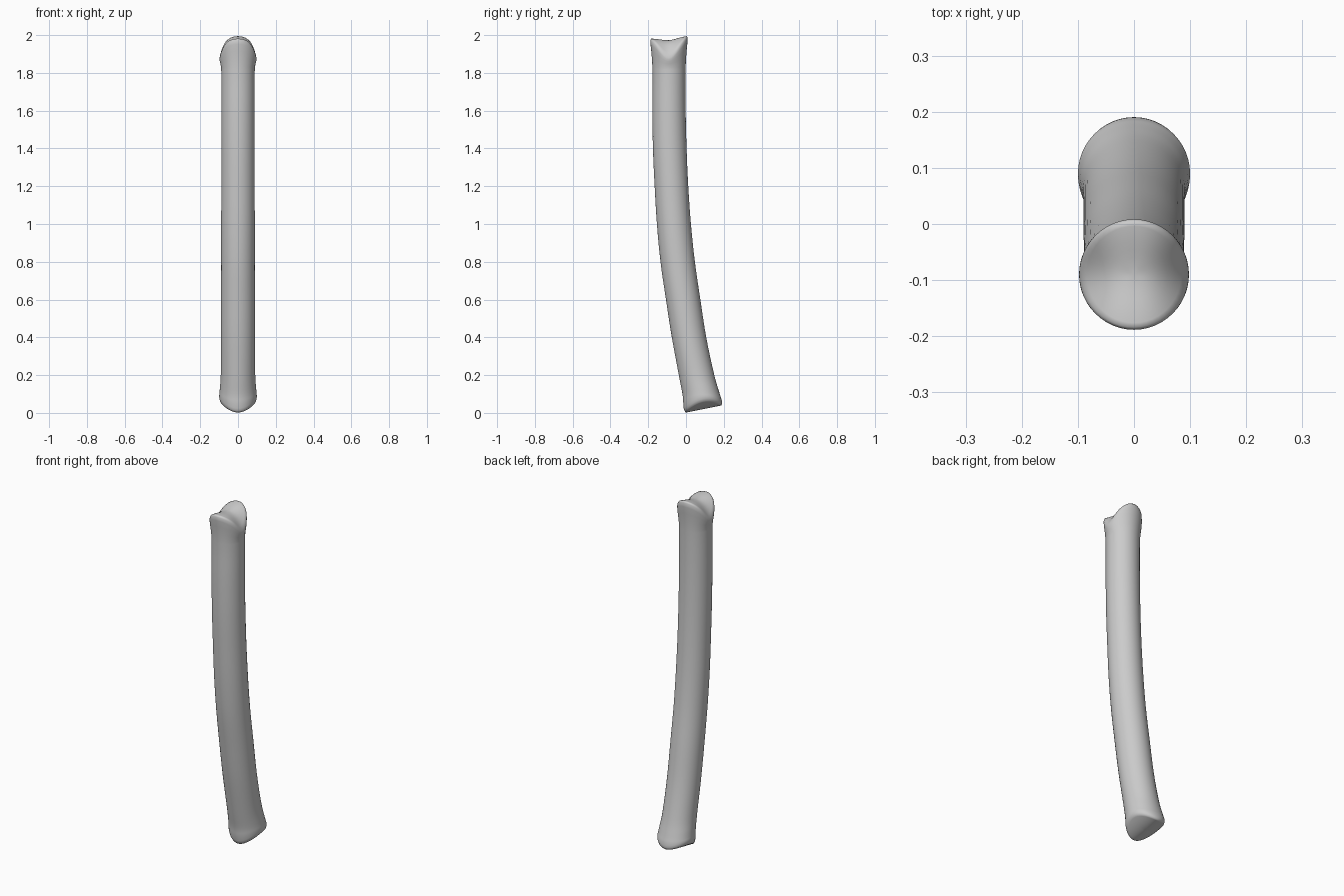
import bpy, bmesh, math

if "Cube" in bpy.data.objects:
    bpy.data.objects.remove(bpy.data.objects["Cube"])

SEG = 48
# stations: z, centre y, half-width x, half-depth y
STATIONS = [(0.07, 0.085, 0.099, 0.100), (0.11, 0.077, 0.096, 0.096),
            (0.20, 0.056, 0.091, 0.093), (0.40, 0.016, 0.090, 0.091),
            (0.60, -0.015, 0.090, 0.091), (0.80, -0.044, 0.089, 0.091),
            (1.00, -0.064, 0.089, 0.090), (1.20, -0.077, 0.088, 0.089),
            (1.40, -0.086, 0.088, 0.089), (1.60, -0.090, 0.088, 0.088),
            (1.75, -0.090, 0.088, 0.087), (1.83, -0.090, 0.089, 0.088)]


def top_height(x, y):
    # two lobes front and back, with a saddle dropping to each side
    v = y + 0.09
    g = math.exp(-(v / 0.06) ** 2)
    u = abs(x) / 0.1
    return 1.989 + 0.07 * v - 0.016 * g - u ** 2.3 * (0.055 + 0.035 * g)


def bottom_height(x, y):
    # slanted underside, ridged along the middle
    return 0.002 + 0.2 * max(y, 0) + 0.045 * (abs(x) / 0.1) ** 1.8


def catmull(a, b, c, d, t):
    return tuple(0.5 * (2 * q + (r - p) * t + (2 * p - 5 * q + 4 * r - s) * t * t
                 + (3 * q - p - 3 * r + s) * t ** 3) for p, q, r, s in zip(a, b, c, d))


def ring(cy, rx, ry, zfun):
    out = []
    for i in range(SEG):
        a = 2 * math.pi * i / SEG
        x, y = rx * math.cos(a), cy + ry * math.sin(a)
        out.append((x, y, zfun(x, y)))
    return out


# underside, from centre to rim
rings = []
for k in (0.15, 0.3, 0.45, 0.6, 0.75, 0.87, 0.95):
    rings.append(ring(0.093, 0.099 * k, 0.1 * k, bottom_height))
rings.append(ring(0.091, 0.0985, 0.0995, lambda x, y: bottom_height(x, y) + 0.01))
rings.append(ring(0.089, 0.100, 0.101, lambda x, y: bottom_height(x, y) + 0.022))

# curved shaft
n = len(STATIONS)
for i in range(n - 1):
    p = [STATIONS[min(max(i + j, 0), n - 1)] for j in (-1, 0, 1, 2)]
    for s in range(4):
        z, cy, rx, ry = catmull(*p, s / 4)
        # cross-sections near the foot follow its slant
        w = max(0, 1 - (z - 0.07) / 0.25)
        rings.append(ring(cy, rx, ry, lambda x, y, z=z, w=w:
                     z + w * (0.6 * (bottom_height(x, y) - 0.035) + 0.01)))
rings.append(ring(*STATIONS[-1][1:], lambda x, y: 1.83))

# flared head, then top surface from rim to centre
for t, rx, ry in ((0.3, 0.093, 0.090), (0.6, 0.0965, 0.094), (0.85, 0.098, 0.098)):
    rings.append(ring(-0.09, rx, ry, lambda x, y, t=t:
                 1.83 + t * (top_height(x, y) - 0.008 - 1.83)))
rings.append(ring(-0.09, 0.0975, 0.0985, lambda x, y: top_height(x, y) - 0.008))
for k in (0.94, 0.86, 0.75, 0.6, 0.45, 0.3, 0.15):
    rings.append(ring(-0.09, 0.098 * k, 0.1 * k, top_height))

bm = bmesh.new()
loops = [[bm.verts.new(c) for c in r] for r in rings]
for a, b in zip(loops, loops[1:]):
    for i in range(SEG):
        j = (i + 1) % SEG
        bm.faces.new((a[i], a[j], b[j], b[i]))
bottom = bm.verts.new((0, 0.093, bottom_height(0, 0.093)))
top = bm.verts.new((0, -0.09, top_height(0, -0.09)))
for i in range(SEG):
    j = (i + 1) % SEG
    bm.faces.new((bottom, loops[0][j], loops[0][i]))
    bm.faces.new((top, loops[-1][i], loops[-1][j]))
bmesh.ops.recalc_face_normals(bm, faces=bm.faces)
for f in bm.faces:
    f.smooth = True

mesh = bpy.data.meshes.new("curved_shaft")
bm.to_mesh(mesh)
bm.free()
obj = bpy.data.objects.new("curved_shaft", mesh)
bpy.context.collection.objects.link(obj)

grey = bpy.data.materials.new("plain grey")
grey.diffuse_color = (0.6, 0.6, 0.6, 1)
grey.use_nodes = True
grey.node_tree.nodes["Principled BSDF"].inputs["Base Color"].default_value = grey.diffuse_color
mesh.materials.append(grey)
